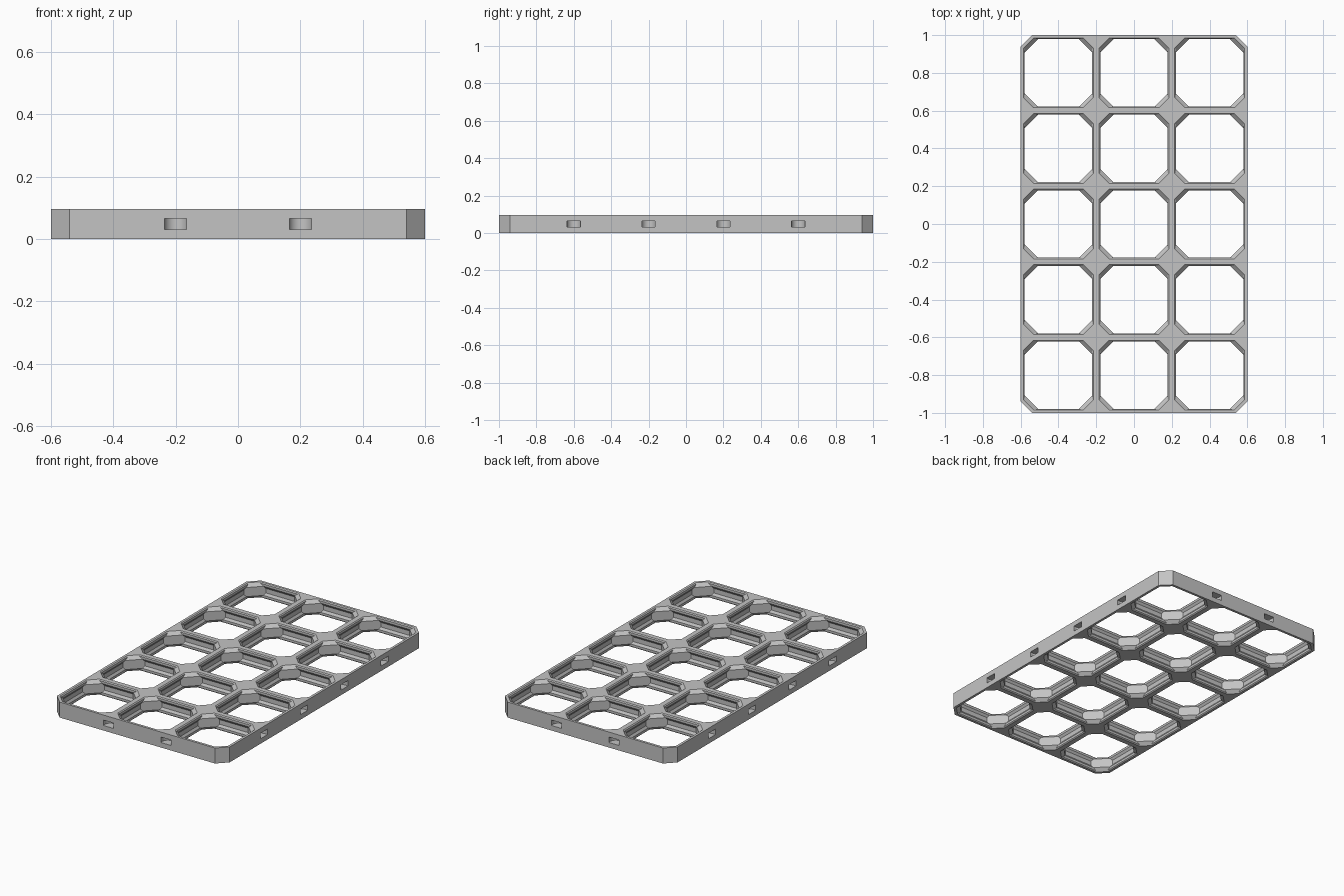
import bpy, bmesh, math
from mathutils import Matrix, Vector

if "Cube" in bpy.data.objects:
    bpy.data.objects.remove(bpy.data.objects["Cube"])

U = 1 / 70          # design millimetres to scene units
PITCH, H = 28.0, 6.8
COLS, ROWS = 3, 5
W, L = COLS * PITCH / 2, ROWS * PITCH / 2


def loft(bm, rings):
    """Closed solid through a stack of equal-length rings."""
    vs = [[bm.verts.new(Vector(p) * U) for p in r] for r in rings]
    n = len(vs[0])
    for a, b in zip(vs, vs[1:]):
        for i in range(n):
            j = (i + 1) % n
            bm.faces.new((a[i], a[j], b[j], b[i]))
    bm.faces.new(vs[0][::-1])
    bm.faces.new(vs[-1])


def octagon(hx, hy, s, z, cx=0, cy=0):
    """Rectangle with half sizes hx, hy and corners cut at leg s."""
    pts = [(hx, -hy + s), (hx, hy - s), (hx - s, hy), (-hx + s, hy),
           (-hx, hy - s), (-hx, -hy + s), (-hx + s, -hy), (hx - s, -hy)]
    return [(x + cx, y + cy, z) for x, y in pts]


def make(name, bm):
    bmesh.ops.recalc_face_normals(bm, faces=bm.faces)
    me = bpy.data.meshes.new(name)
    bm.to_mesh(me)
    bm.free()
    ob = bpy.data.objects.new(name, me)
    bpy.context.collection.objects.link(ob)
    return ob


# Solid board with clipped corners
bm = bmesh.new()
loft(bm, [octagon(W, L, 4.2, z) for z in (0, H)])
board = make("grid_board", bm)

# Cell openings: (height, half width, diagonal distance from cell centre)
half = [(0, 12.9, 15.63), (0.4, 12.5, 15.23), (1.4, 12.5, 14.23), (2.4, 13.2, 14.23)]
levels = [(-1, 12.9, 15.63)] + half
levels += [(H - z, s, d) for z, s, d in reversed(levels)]
cut = bmesh.new()
for c in range(COLS):
    for r in range(ROWS):
        cx, cy = (c + 0.5) * PITCH - W, (r + 0.5) * PITCH - L
        loft(cut, [octagon(s, s, 2 * s - d * math.sqrt(2), z, cx, cy)
                   for z, s, d in levels])

# Connector slots: straight mouth with a round back, pointing inward along +y
slot = [(-2.45, -1), (2.45, -1), (2.45, 0.4)]
slot += [(2.6 * math.cos(math.pi * i / 20), 1.25 + 2.6 * math.sin(math.pi * i / 20))
         for i in range(21)]
slot += [(-2.45, 0.4)]


def add_slot(x, y, turn):
    m = Matrix.Translation((x, y, 0)) @ Matrix.Rotation(turn, 4, 'Z')
    loft(cut, [[m @ Vector((px, py, z)) for px, py in slot] for z in (2.2, 4.6)])


for i in range(1, COLS):
    add_slot(i * PITCH - W, -L, 0)
    add_slot(i * PITCH - W, L, math.pi)
for i in range(1, ROWS):
    add_slot(W, i * PITCH - L, math.pi / 2)
    add_slot(-W, i * PITCH - L, -math.pi / 2)
cutter = make("opening_cutter", cut)
cutter.hide_render = True

# Cut the openings and bake the result
mod = board.modifiers.new("openings", 'BOOLEAN')
mod.operation, mod.solver, mod.object = 'DIFFERENCE', 'EXACT', cutter
bpy.context.view_layer.objects.active = board
board.select_set(True)
bpy.ops.object.modifier_apply(modifier=mod.name)
bpy.data.objects.remove(cutter)

# Plain grey finish
grey = bpy.data.materials.new("light_grey")
grey.diffuse_color = (0.55, 0.55, 0.55, 1)
grey.use_nodes = True
grey.node_tree.nodes["Principled BSDF"].inputs["Base Color"].default_value = grey.diffuse_color
board.data.materials.clear()
board.data.materials.append(grey)
bpy.ops.object.shade_smooth_by_angle(angle=math.radians(25))
